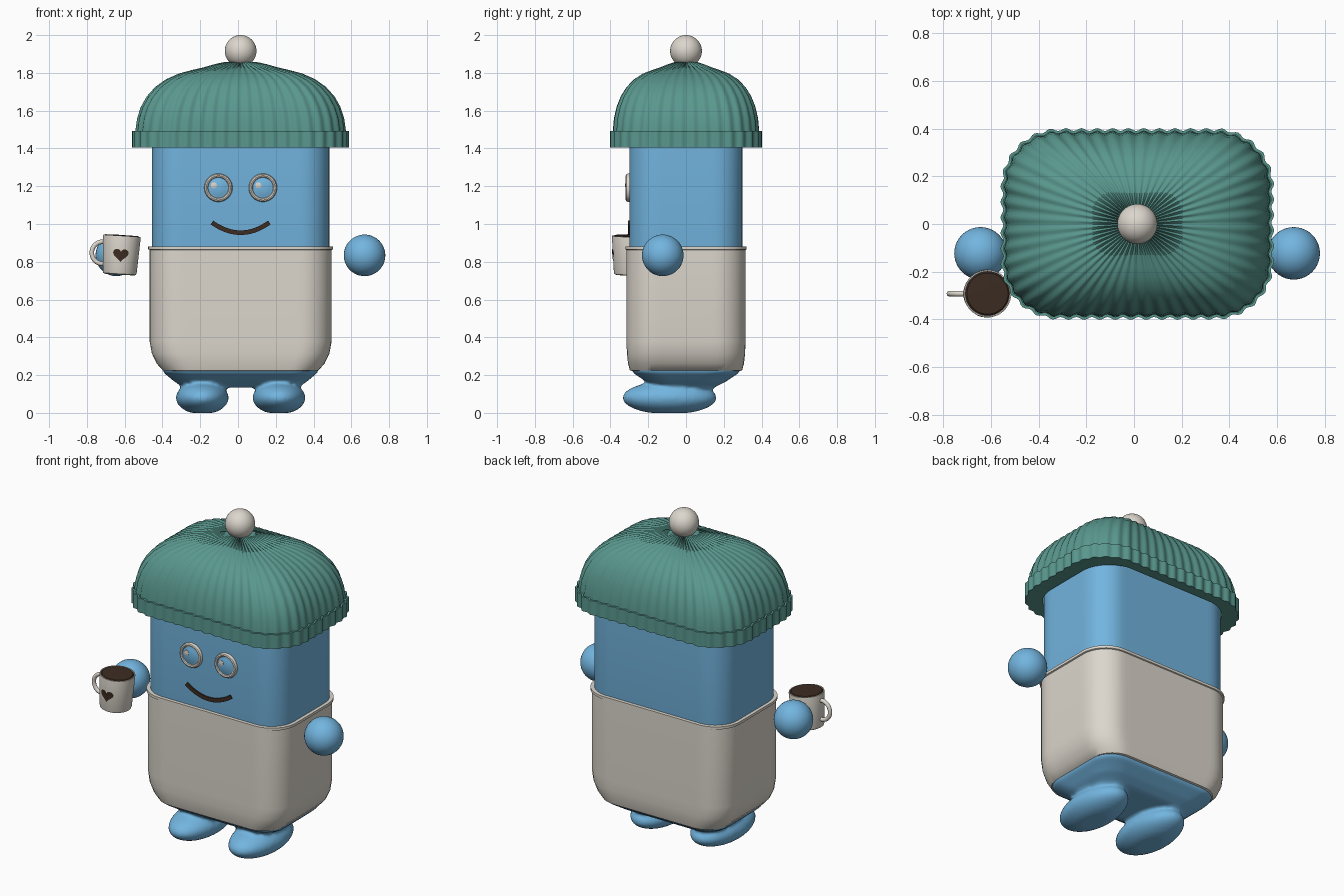
import bpy, bmesh, math
from mathutils import Vector, Matrix

if "Cube" in bpy.data.objects:
    bpy.data.objects.remove(bpy.data.objects["Cube"])

CX = 0.014  # body centre line


def material(name, rgb):
    m = bpy.data.materials.new(name)
    m.use_nodes = True
    m.diffuse_color = (*rgb, 1)
    bsdf = m.node_tree.nodes["Principled BSDF"]
    bsdf.inputs["Base Color"].default_value = (*rgb, 1)
    bsdf.inputs["Roughness"].default_value = 0.7
    return m


BLUE = material("sky blue", (0.17, 0.46, 0.74))
CREAM = material("warm white", (0.72, 0.68, 0.61))
TEAL = material("teal wool", (0.10, 0.31, 0.27))
DARK = material("dark coffee", (0.045, 0.025, 0.016))


def finish(name, bm, mats, loc=(0, 0, 0), angle=35):
    bmesh.ops.recalc_face_normals(bm, faces=bm.faces)
    mesh = bpy.data.meshes.new(name)
    bm.to_mesh(mesh)
    bm.free()
    obj = bpy.data.objects.new(name, mesh)
    bpy.context.collection.objects.link(obj)
    for m in mats:
        mesh.materials.append(m)
    obj.location = loc
    bpy.ops.object.select_all(action='DESELECT')
    obj.select_set(True)
    bpy.context.view_layer.objects.active = obj
    bpy.ops.object.shade_smooth_by_angle(angle=math.radians(angle))
    return obj


def rounded_rect(hx, hy, r, n):
    """Evenly spaced (point, normal) pairs around a rounded rectangle."""
    w, h, arc = 2 * (hx - r), 2 * (hy - r), math.pi * r / 2
    out = []
    for i in range(n):
        s = (2 * w + 2 * h + 4 * arc) * i / n
        for k, side in enumerate((h, w, h, w)):
            turn = Matrix.Rotation(k * math.pi / 2, 2)
            a, b = (hx, hy) if k % 2 == 0 else (hy, hx)
            if s < side:
                p, q = Vector((a, -side / 2 + s)), Vector((1, 0))
                break
            s -= side
            if s < arc:
                q = Vector((math.cos(s / r), math.sin(s / r)))
                p = Vector((a - r, b - r)) + q * r
                break
            s -= arc
        out.append((turn @ p, turn @ q))
    return out


def loft(bm, rings, cap_start=True, cap_end=True):
    loops = [[bm.verts.new(p) for p in ring] for ring in rings]
    for a, b in zip(loops, loops[1:]):
        for i in range(len(a)):
            j = (i + 1) % len(a)
            bm.faces.new((a[i], a[j], b[j], b[i]))
    if cap_start:
        bm.faces.new(loops[0])
    if cap_end:
        bm.faces.new(loops[-1])


def box_rings(sections, n=96):
    return [[(p.x, p.y, z) for p, _ in rounded_rect(hx, hy, r, n)]
            for hx, hy, r, z in sections]


def lathe(bm, profile, n=48):
    loft(bm, [[(r * math.cos(t * math.tau / n), r * math.sin(t * math.tau / n), z)
               for t in range(n)] for r, z in profile])


def sphere(name, radius, loc, mat):
    bm = bmesh.new()
    bmesh.ops.create_uvsphere(bm, u_segments=40, v_segments=24, radius=radius)
    return finish(name, bm, [mat], loc, 60)


# Body
bm = bmesh.new()
loft(bm, box_rings([(0.45, 0.28, 0.14, 0.32), (0.47, 0.3, 0.15, 0.4), (0.47, 0.3, 0.15, 1.46)]))
finish("body", bm, [BLUE], (CX, 0, 0))

# Feet blended into the underside of the body
bm = bmesh.new()
loft(bm, box_rings([(0.30, 0.15, 0.1, 0.135), (0.35, 0.21, 0.12, 0.165),
                    (0.41, 0.285, 0.13, 0.215), (0.415, 0.29, 0.13, 0.3)]))
for side in (-1, 1):
    foot = bmesh.ops.create_uvsphere(bm, u_segments=40, v_segments=24, radius=1)["verts"]
    for v in foot:
        v.co = Vector((v.co.x * 0.14 + side * 0.203, v.co.y * 0.25 - 0.087,
                       max(0, v.co.z * 0.088 + 0.08)))
    bmesh.ops.create_cone(bm, cap_ends=True, segments=32, radius1=0.1, radius2=0.13, depth=0.14,
                          matrix=Matrix.Translation((side * 0.203, -0.03, 0.16)))
feet = finish("feet", bm, [BLUE], (CX, 0, 0))
remesh = feet.modifiers.new("blend", 'REMESH')
remesh.mode = 'VOXEL'
remesh.voxel_size = 0.011
remesh.use_smooth_shade = True
smooth = feet.modifiers.new("soften", 'SMOOTH')
smooth.factor = 0.5
smooth.iterations = 10

# Sleeveless cover with a thin rim
bm = bmesh.new()
loft(bm, box_rings([(0.40, 0.27, 0.13, 0.25), (0.40, 0.285, 0.13, 0.222), (0.412, 0.297, 0.14, 0.225),
                    (0.445, 0.307, 0.15, 0.262), (0.47, 0.313, 0.155, 0.315), (0.482, 0.315, 0.16, 0.38),
                    (0.482, 0.315, 0.16, 0.863), (0.49, 0.321, 0.165, 0.866),
                    (0.49, 0.321, 0.165, 0.882), (0.468, 0.298, 0.15, 0.882)]), False, False)
finish("jumper", bm, [CREAM], (CX, 0, 0))

# Ribbed hat: outline scaled toward the crown, rippled along its normals
RIBS, STEP = 52, 6
outline = rounded_rect(0.56, 0.388, 0.23, RIBS * STEP)


def hat_ring(scale, z, grow=0.0, rib=0.006, pleat=0.0):
    ring = []
    for i, (p, q) in enumerate(outline):
        wave = math.cos(math.tau * i / STEP)
        xy = p * scale + q * (grow + rib * wave)
        ring.append((xy.x, xy.y, z + pleat * wave))
    return ring


bm = bmesh.new()
loft(bm, [hat_ring(0.85, 1.407, 0, 0), hat_ring(1, 1.405, 0.008), hat_ring(1, 1.492, 0.008),
          hat_ring(1, 1.492, -0.004)], False, False)
finish("hat_brim", bm, [TEAL], (CX, 0, 0), 50)

bm = bmesh.new()
dome = [(0.99, 1.45), (0.985, 1.5), (0.97, 1.56), (0.935, 1.62), (0.88, 1.675), (0.80, 1.725),
        (0.70, 1.765), (0.58, 1.795), (0.46, 1.813)]
crown = [(0.36, 1.825, 0.003), (0.26, 1.838, 0.006), (0.17, 1.848, 0.008), (0.09, 1.853, 0.006),
         (0.03, 1.855, 0)]
loft(bm, [hat_ring(s, z, 0, 0.005 * s, 0.003 * (1 - s)) for s, z in dome]
     + [hat_ring(s, z, 0, 0, k) for s, z, k in crown], False, True)
finish("hat_dome", bm, [TEAL], (CX, 0, 0), 50)
sphere("pompom", 0.084, (CX, 0, 1.916), CREAM)

# Hands
sphere("left_hand", 0.11, (0.67, -0.123, 0.834), BLUE)
sphere("right_hand", 0.11, (-0.644, -0.123, 0.834), BLUE)

# Eyes: raised rim, blue middle, small glint
for side, label in ((-1, "right"), (1, "left")):
    bm = bmesh.new()
    lathe(bm, [(0.074, -0.01), (0.075, 0.008), (0.071, 0.016), (0.064, 0.019), (0.057, 0.016),
               (0.054, 0.011), (0.053, 0.011), (0.04, 0.016), (0.02, 0.019), (0.004, 0.02)])
    for f in bm.faces:
        middle = f.calc_center_median()
        if middle.z > 0 and middle.xy.length < 0.0535:
            f.material_index = 1
    eye = finish(label + "_eye", bm, [CREAM, BLUE], (CX + side * 0.118, -0.3, 1.192))
    eye.rotation_euler.x = math.pi / 2
    bm = bmesh.new()
    lathe(bm, [(0.016, -0.004), (0.016, 0.003), (0.009, 0.005)], 20)
    glint = finish(label + "_eye_glint", bm, [CREAM], (CX + side * 0.118 - 0.024, -0.317, 1.205))
    glint.rotation_euler.x = math.pi / 2

# Smile: thin curved plate
bm = bmesh.new()
bands = []
for i in range(25):
    t = i / 12 - 1
    mid, nrm = Vector((0.152 * t, 0.954 + 0.054 * t * t)), Vector((-0.7 * t, 1)).normalized()
    edge = [mid + nrm * 0.012, mid - nrm * 0.012]
    bands.append([(edge[0].x, -0.298, edge[0].y), (edge[0].x, -0.308, edge[0].y),
                  (edge[1].x, -0.308, edge[1].y), (edge[1].x, -0.298, edge[1].y)])
loft(bm, bands)
finish("smile", bm, [DARK], (CX, 0, 0))

# Mug parts, built upright then tilted together
MUG = (-0.627, -0.292, 0.732)
mug_parts = []
bm = bmesh.new()
lathe(bm, [(0.08, 0), (0.087, 0.004), (0.09, 0.014), (0.1, 0.2), (0.099, 0.206),
           (0.094, 0.206), (0.09, 0.195)])
mug_parts.append(finish("mug", bm, [CREAM], MUG))

bm = bmesh.new()
lathe(bm, [(0.092, 0.19), (0.092, 0.204), (0.086, 0.209), (0.04, 0.21)])
mug_parts.append(finish("coffee", bm, [DARK], MUG))

bm = bmesh.new()
handle = []
for i in range(25):
    a = math.radians(75 + 210 * i / 24)
    out = Vector((math.cos(a), 0, math.sin(a)))
    centre = Vector((-0.098, 0, 0.11)) + Vector((out.x * 0.056, 0, out.z * 0.058))
    handle.append([centre + out * 0.012 * math.cos(b * math.tau / 12)
                   + Vector((0, 0.012 * math.sin(b * math.tau / 12), 0)) for b in range(12)])
loft(bm, handle)
mug_parts.append(finish("mug_handle", bm, [CREAM], MUG))


def on_mug(x, z):
    r = 0.09 + 0.01 * z / 0.2 + 0.003
    return (x, -math.sqrt(r * r - x * x), z)


bm = bmesh.new()
hub = bm.verts.new(on_mug(0, 0.106))
rim = []
for i in range(40):
    t = math.tau * i / 40
    hx = math.sin(t) ** 3
    hz = (13 * math.cos(t) - 5 * math.cos(2 * t) - 2 * math.cos(3 * t) - math.cos(4 * t)) / 16
    rim.append(bm.verts.new(on_mug(0.041 * hx, 0.106 + 0.039 * hz)))
for i in range(40):
    bm.faces.new((hub, rim[i], rim[(i + 1) % 40]))
mug_parts.append(finish("mug_heart", bm, [DARK], MUG))
for part in mug_parts:
    part.rotation_euler.y = math.radians(3.5)
